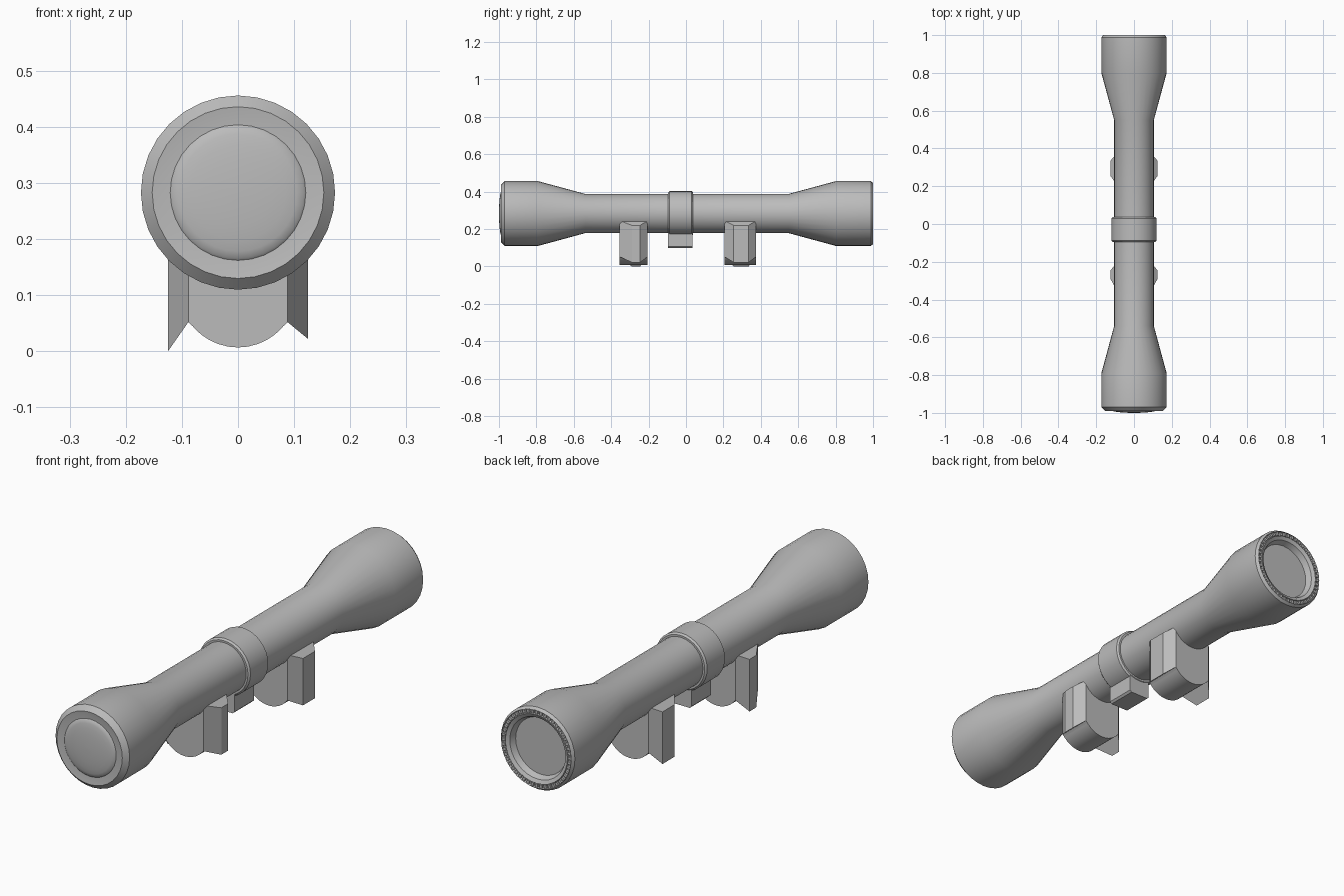
import bpy, bmesh, math
from mathutils import Matrix

if "Cube" in bpy.data.objects:
    bpy.data.objects.remove(bpy.data.objects["Cube"])

AXIS_Z = 0.283
SEG = 32

metal = bpy.data.materials.new("grey metal")
metal.diffuse_color = (0.5, 0.5, 0.5, 1)
metal.use_nodes = True
metal.node_tree.nodes["Principled BSDF"].inputs["Base Color"].default_value = metal.diffuse_color


def finish(name, bm, smooth=True):
    bmesh.ops.remove_doubles(bm, verts=bm.verts, dist=1e-5)
    bmesh.ops.recalc_face_normals(bm, faces=bm.faces)
    mesh = bpy.data.meshes.new(name)
    bm.to_mesh(mesh)
    bm.free()
    mesh.materials.append(metal)
    obj = bpy.data.objects.new(name, mesh)
    bpy.context.collection.objects.link(obj)
    if smooth:
        bpy.ops.object.select_all(action='DESELECT')
        obj.select_set(True)
        bpy.context.view_layer.objects.active = obj
        bpy.ops.object.shade_smooth_by_angle(angle=math.radians(30))
    return obj


def lathe(name, profile, closed=False):
    """Spin (y, radius) points around the tube axis."""
    bm = bmesh.new()
    rings = []
    for y, r in profile:
        rings.append([bm.verts.new((r * math.cos(a), y, AXIS_Z + r * math.sin(a)))
                      for a in (2 * math.pi * i / SEG for i in range(SEG))])
    pairs = list(zip(rings, rings[1:]))
    if closed:
        pairs.append((rings[-1], rings[0]))
    for a, b in pairs:
        for i in range(SEG):
            j = (i + 1) % SEG
            bm.faces.new((a[i], a[j], b[j], b[i]))
    if not closed:
        bm.faces.new(rings[0])
        bm.faces.new(rings[-1])
    return finish(name, bm)


def prism(bm, outline, y0, y1):
    """Extrude an (x, z) outline along y."""
    a = [bm.verts.new((x, y0, z)) for x, z in outline]
    b = [bm.verts.new((x, y1, z)) for x, z in outline]
    bm.faces.new(a)
    bm.faces.new(b)
    n = len(a)
    for i in range(n):
        j = (i + 1) % n
        bm.faces.new((a[i], a[j], b[j], b[i]))


# Main tube with flared ends and a recessed rear opening
lathe("scope_body", [
    (-0.985, 0.120), (-0.990, 0.153), (-0.970, 0.173), (-0.79, 0.173),
    (-0.54, 0.105), (0.55, 0.105), (0.80, 0.173), (0.988, 0.173),
    (1.0, 0.164), (0.990, 0.162), (0.990, 0.147), (0.998, 0.145),
    (0.990, 0.130), (0.965, 0.120)])

# Domed front lens
dome = [(-0.985 - 0.015 * math.cos(t), 0.121 * math.sin(t))
        for t in (math.pi / 2 * k / 6 for k in range(6, 0, -1))]
lathe("front_lens", dome + [(-1.0, 0.002)])

# Small grip teeth around the rear rim
bm = bmesh.new()
for i in range(48):
    turn = Matrix.Translation((0, 0, AXIS_Z)) @ Matrix.Rotation(2 * math.pi * i / 48, 4, 'Y')
    bmesh.ops.create_cube(bm, size=1, matrix=turn @ Matrix.Translation((0.1545, 0.993, 0))
                          @ Matrix.Diagonal((0.014, 0.010, 0.011, 1)))
finish("rear_rim_teeth", bm, smooth=False)

# Central collar and the small block beneath it
lathe("center_collar", [(-0.095, 0.10), (-0.095, 0.113), (-0.088, 0.120),
                        (0.030, 0.120), (0.037, 0.113), (0.037, 0.10)], closed=True)
bm = bmesh.new()
prism(bm, [(-0.05, 0.108), (-0.042, 0.10), (0.042, 0.10), (0.05, 0.108),
           (0.05, 0.20), (-0.05, 0.20)], -0.095, 0.035)
finish("collar_block", bm, smooth=False)


def mount(name, y0, y1, o0, o1):
    # Round-bottomed saddle
    bm = bmesh.new()
    start = math.asin(0.088 / 0.1055)
    arc = [(0.1055 * math.sin(t), 0.1125 - 0.1055 * math.cos(t))
           for t in (-start + 2 * start * k / 12 for k in range(13))]
    prism(bm, arc + [(0.088, 0.245), (-0.088, 0.245)], y0, y1)
    finish(name + "_saddle", bm)
    # Faceted side clamps, the left one reaching lower
    for side, label, low in ((-1, "left", 0.0), (1, "right", 0.022)):
        bm = bmesh.new()
        inner_x, outer_x = 0.0885 * side, 0.125 * side
        loops = []
        for zi, zo in ((0.052, low), (0.245, 0.22)):
            loops.append([bm.verts.new(p) for p in (
                (inner_x, y0, zi), (outer_x, o0, zo), (outer_x, o1, zo), (inner_x, y1, zi),
                (0.07 * side, y1, zi - 0.017 if zi < 0.1 else zi),
                (0.07 * side, y0, zi - 0.017 if zi < 0.1 else zi))])
        for loop in loops:
            bm.faces.new((loop[0], loop[1], loop[2], loop[3]))
            bm.faces.new((loop[0], loop[3], loop[4], loop[5]))
        for i in range(6):
            j = (i + 1) % 6
            bm.faces.new((loops[0][i], loops[0][j], loops[1][j], loops[1][i]))
        finish(name + "_" + label + "_clamp", bm, smooth=False)


mount("front_mount", -0.355, -0.205, -0.29, -0.245)
mount("rear_mount", 0.205, 0.375, 0.255, 0.335)
